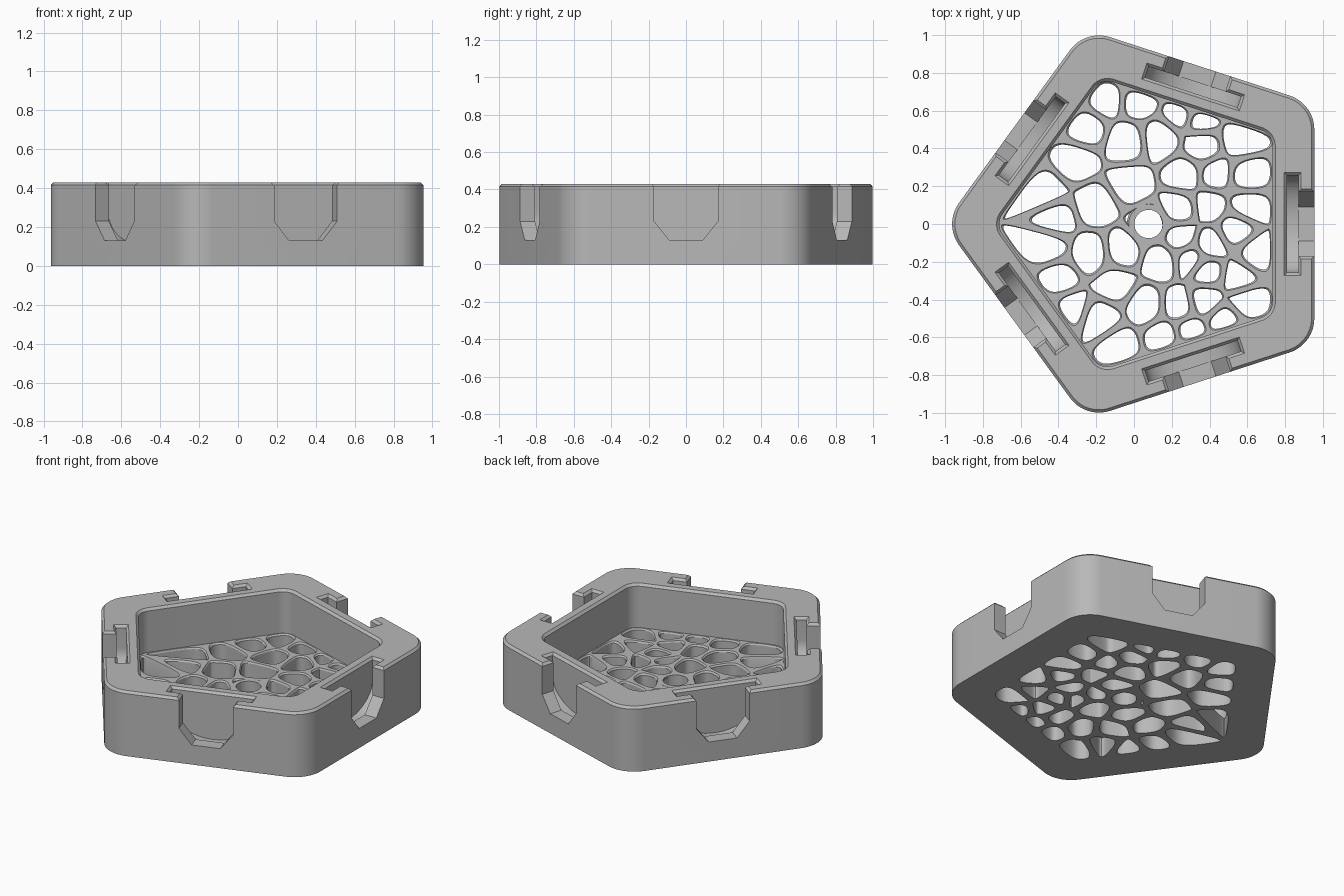
import bpy, bmesh, math
from mathutils import Vector, Matrix

if "Cube" in bpy.data.objects:
    bpy.data.objects.remove(bpy.data.objects["Cube"])

CX, TOP, FLOOR, EDGE = 0.077, 0.43, 0.14, 0.015
STRAND = 0.019

grey = bpy.data.materials.new("light_grey")
grey.use_nodes = True
grey.diffuse_color = (0.48, 0.48, 0.48, 1)
grey.node_tree.nodes["Principled BSDF"].inputs["Base Color"].default_value = grey.diffuse_color


def loft(bm, rings):
    """Closed solid through rings with equal point counts."""
    loops = [[bm.verts.new(p) for p in ring] for ring in rings]
    for a, b in zip(loops, loops[1:]):
        for i in range(len(a)):
            j = (i + 1) % len(a)
            bm.faces.new((a[i], a[j], b[j], b[i]))
    bm.faces.new(loops[0][::-1])
    bm.faces.new(loops[-1])


def make(name, solids):
    bm = bmesh.new()
    for rings in solids:
        loft(bm, rings)
    bmesh.ops.recalc_face_normals(bm, faces=bm.faces)
    mesh = bpy.data.meshes.new(name)
    bm.to_mesh(mesh)
    bm.free()
    mesh.materials.append(grey)
    ob = bpy.data.objects.new(name, mesh)
    bpy.context.collection.objects.link(ob)
    return ob


def cut(target, cutter):
    cutter.hide_render = True
    mod = target.modifiers.new("cut", "BOOLEAN")
    mod.operation, mod.solver, mod.object = "DIFFERENCE", "EXACT", cutter
    bpy.context.view_layer.objects.active = target
    bpy.ops.object.modifier_apply(modifier=mod.name)
    bpy.data.objects.remove(cutter)


def at(ring, z):
    return [Vector((p[0], p[1], z)) for p in ring]


def pentagon(reach, radius, steps=12):
    """Rounded pentagon; arc centres lie at distance reach."""
    pts = []
    for k in range(5):
        mid = math.radians(36 + 72 * k)
        for s in range(steps + 1):
            a = mid + math.radians(72) * (s / steps - 0.5)
            pts.append((CX + reach * math.cos(mid) + radius * math.cos(a),
                        reach * math.sin(mid) + radius * math.sin(a)))
    return pts


def circle(radius, n=40):
    return [(CX + radius * math.cos(math.tau * i / n),
             radius * math.sin(math.tau * i / n)) for i in range(n)]


# Rounded five-sided tray with softened rims
body = make("pentagon_tray", [[at(pentagon(0.85, 0.19), 0),
                               at(pentagon(0.85, 0.19), TOP - EDGE),
                               at(pentagon(0.85, 0.19 - EDGE), TOP)]])
cut(body, make("cavity", [[at(pentagon(0.70, 0.09), FLOOR),
                           at(pentagon(0.70, 0.09), TOP - EDGE),
                           at(pentagon(0.70, 0.09 + EDGE), TOP),
                           at(pentagon(0.70, 0.09 + EDGE), TOP + 0.1)]]))

# Cell centres of the web floor, in hundredths
CELLS = [(8, 0), (-15, 67), (3, 66), (-26, 50), (-4, 43), (25, 59), (14, 45),
         (35, 56), (56, 45), (36, 41), (-31, 34), (-48, 17), (-42, 3), (-20, 10),
         (-2, 21), (27, 26), (43, 26), (60, 25), (24, 8), (40, 10), (60, 10),
         (25, -7), (54, -3), (40, -11), (64, -16), (30, -19), (14, -20),
         (-6, -14), (-23, -16), (-46, -12), (-40, -29), (-10, -32), (-34, -45),
         (-18, -50), (6, -43), (24, -43), (38, -25), (37, -40), (56, -28),
         (60, -41), (48, -52), (-8, -65), (16, -60), (30, -57)]
SEEDS = [Vector(c) / 100 for c in CELLS]


def clip(poly, normal, limit):
    """Keep the part of a convex polygon where p.normal <= limit."""
    out = []
    for a, b in zip(poly, poly[1:] + poly[:1]):
        da, db = a.dot(normal) - limit, b.dot(normal) - limit
        if da <= 0:
            out.append(a)
        if da * db < 0:
            out.append(a.lerp(b, da / (da - db)))
    return out


def web_hole(seed):
    poly = [Vector((CX, 0)) + Matrix.Rotation(math.radians(36 + 72 * k), 2) @ Vector((0.795, 0))
            for k in range(5)]
    for other in SEEDS:
        if other != seed:
            d = (other - seed).normalized()
            poly = clip(poly, d, d.dot((seed + other) / 2) - STRAND)
    # Corner cutting gives the organic outline
    for ratio in (0.22, 0.25, 0.25):
        poly = [p for a, b in zip(poly, poly[1:] + poly[:1])
                for p in (a.lerp(b, ratio), a.lerp(b, 1 - ratio))]
    mid = sum(poly, Vector((0, 0))) / len(poly)
    size = sum((p - mid).length for p in poly) / len(poly)
    wide = [mid + (p - mid) * (1 + 0.008 / size) for p in poly]
    return [at(poly, -0.1), at(poly, FLOOR - 0.01), at(wide, FLOOR), at(wide, FLOOR + 0.05)]


cut(body, make("web_holes", [web_hole(s) for s in SEEDS]))

# Central ring joining the web strands
hub = make("hub_ring", [[at(circle(0.115), 0), at(circle(0.115), FLOOR - 0.01),
                         at(circle(0.105), FLOOR)]])
cut(hub, make("hub_bore", [[at(circle(0.075), -0.1), at(circle(0.075), FLOOR + 0.1)]]))


def around(k, u, v, z):
    a = math.radians(72 * k)
    return Vector((CX + u * math.cos(a) - v * math.sin(a),
                   u * math.sin(a) + v * math.cos(a), z))


def prism(k, u0, u1, profile):
    return [[around(k, u, v, z) for v, z in profile] for u in (u0, u1)]


def rect(k, u0, u1, v, z):
    return [around(k, *p, z) for p in ((u0, -v), (u1, -v), (u1, v), (u0, v))]


# Round-bottomed slot, its flared mouth, and the chamfered outer notch
HIGH = TOP + 0.1
slot = [(0.257, HIGH), (-0.257, HIGH)] + [
    (-0.257 * math.cos(math.pi * i / 24), 0.28 - 0.165 * math.sin(math.pi * i / 24))
    for i in range(25)]
half = [(0.09, 0.13), (0.17, 0.23), (0.17, TOP - EDGE), (0.185, TOP), (0.185, HIGH)]
notch = half + [(-v, z) for v, z in reversed(half)]
sides = range(5)
cut(body, make("slots", [prism(k, 0.733, 0.793, slot) for k in sides]))
cut(body, make("slot_mouths", [[rect(k, 0.733, 0.793, 0.257, TOP - EDGE),
                                rect(k, 0.718, 0.808, 0.272, TOP),
                                rect(k, 0.718, 0.808, 0.272, HIGH)] for k in sides]))
cut(body, make("notches", [prism(k, 0.78, 1.0, notch) for k in sides]))

# Smooth the round corners, keep the chamfers crisp
for ob in (body, hub):
    bpy.ops.object.select_all(action="DESELECT")
    ob.select_set(True)
    bpy.context.view_layer.objects.active = ob
    bpy.ops.object.shade_smooth_by_angle(angle=math.radians(25))
